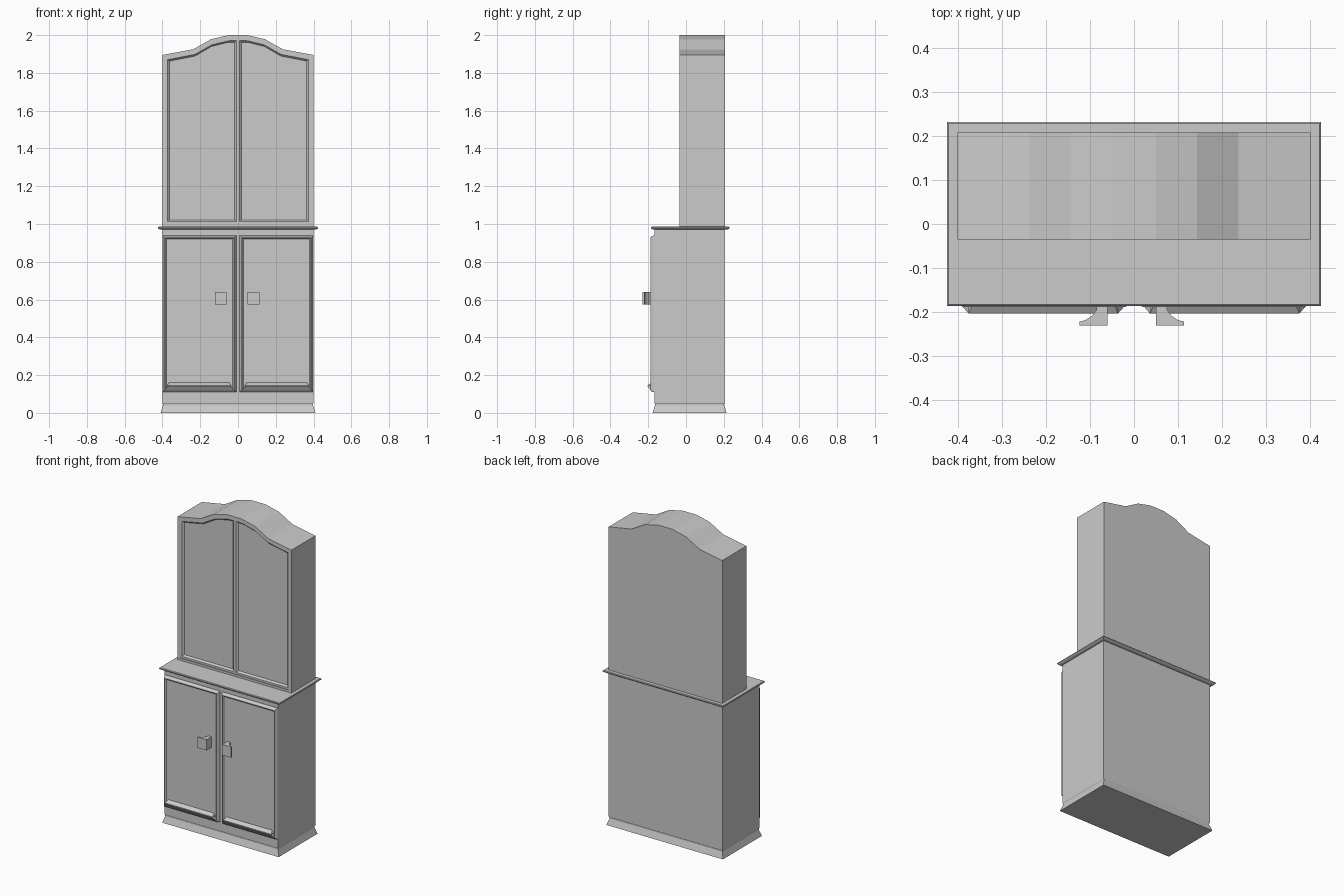
import bpy, bmesh

if "Cube" in bpy.data.objects:
    bpy.data.objects.remove(bpy.data.objects["Cube"])


def loft(name, rings):
    """Closed solid through equal-length rings of 3D points."""
    bm = bmesh.new()
    loops = [[bm.verts.new(p) for p in ring] for ring in rings]
    for a, b in zip(loops, loops[1:]):
        for i in range(len(a)):
            j = (i + 1) % len(a)
            bm.faces.new((a[i], a[j], b[j], b[i]))
    bm.faces.new(loops[0])
    bm.faces.new(loops[-1])
    bmesh.ops.recalc_face_normals(bm, faces=bm.faces)
    mesh = bpy.data.meshes.new(name)
    bm.to_mesh(mesh)
    bm.free()
    ob = bpy.data.objects.new(name, mesh)
    bpy.context.collection.objects.link(ob)
    return ob


def slab(name, hx, y0, y1, profile):
    """Moulded box: profile is (z, outward offset) from bottom to top."""
    return loft(name, [[(-hx - o, y0 - o, z), (hx + o, y0 - o, z),
                        (hx + o, y1 + o, z), (-hx - o, y1 + o, z)]
                       for z, o in profile])


def panel(name, x0, x1, z0, z1, profile):
    """Front panel: profile is (inset, y) from the back to the face."""
    return loft(name, [[(x0 + i, y, z0 + i), (x1 - i, y, z0 + i),
                        (x1 - i, y, z1 - i), (x0 + i, y, z1 - i)]
                       for i, y in profile])


def outline(points, y, side=1, inset=0.0):
    """Put an x-z outline at depth y, shrunk around its middle."""
    xs, zs = [p[0] for p in points], [p[1] for p in points]
    cx, cz = (min(xs) + max(xs)) / 2, (min(zs) + max(zs)) / 2
    sx = 1 - 2 * inset / (max(xs) - min(xs))
    sz = 1 - 2 * inset / (max(zs) - min(zs))
    return [(side * (cx + (x - cx) * sx), y, cz + (z - cz) * sz) for x, z in points]


def carve(target, cutter):
    cutter.hide_render = True
    mod = target.modifiers.new("recess", 'BOOLEAN')
    mod.operation, mod.solver, mod.object = 'DIFFERENCE', 'EXACT', cutter
    bpy.context.view_layer.objects.active = target
    bpy.ops.object.modifier_apply(modifier=mod.name)
    bpy.data.objects.remove(cutter)


# Flared plinth, lower carcass and moulded counter
slab("plinth", 0.40, -0.167, 0.205,
     [(0, 0.01), (0.04, -0.003), (0.045, -0.003), (0.055, -0.003)])
slab("lower_cabinet", 0.40, -0.167, 0.205, [(0.045, -0.004), (0.052, 0), (0.972, 0)])
slab("counter", 0.40, -0.162, 0.207,
     [(0.97, 0.012), (0.974, 0.02), (0.978, 0.024), (0.983, 0.024), (0.986, 0.021)])

# Upper cabinet with an arched top
half = [(0.40, 1.895), (0.237, 1.925), (0.143, 1.978), (0.05, 2.0)]
arch = [(0.40, 0.985)] + half + [(-x, z) for x, z in reversed(half)] + [(-0.40, 0.985)]
upper = loft("upper_cabinet", [outline(arch, -0.035), outline(arch, 0.207)])

# Shallow opening, then a deeper recessed panel per door
edge = [(0.385, 1.882), (0.23, 1.911), (0.14, 1.962), (0.05, 1.984)]
opening = [(0.385, 1.0)] + edge + [(-x, z) for x, z in reversed(edge)] + [(-0.385, 1.0)]
carve(upper, loft("opening_cutter", [outline(opening, -0.06), outline(opening, -0.031)]))
door = [(0.009, 1.012), (0.373, 1.012), (0.373, 1.87), (0.228, 1.898),
        (0.138, 1.949), (0.05, 1.97), (0.009, 1.972)]
for side in (-1, 1):
    carve(upper, loft("panel_cutter", [
        outline(door, -0.06, side), outline(door, -0.031, side),
        outline(door, -0.021, side, 0.01)]))

# Lower doors, their bottom mouldings and knobs
knob = [(0.055, -0.17), (0.055, -0.23), (0.118, -0.23), (0.118, -0.221),
        (0.105, -0.218), (0.09, -0.208), (0.08, -0.195), (0.08, -0.17)]
for side, label in ((-1, "left"), (1, "right")):
    x0, x1 = sorted((side * 0.008, side * 0.398))
    panel(label + "_lower_door", x0, x1, 0.11, 0.94,
          [(0, -0.16), (0, -0.172), (0.01, -0.188), (0.013, -0.188), (0.02, -0.18)])
    a, b = sorted((side * 0.016, side * 0.395))
    loft(label + "_door_moulding", [
        [(a + i, y, z), (b - i, y, z), (b - i, -0.165, z), (a + i, -0.165, z)]
        for z, i, y in ((0.11, 0, -0.18), (0.14, 0.02, -0.203),
                        (0.146, 0.02, -0.203), (0.16, 0.03, -0.18))])
    loft(label + "_knob", [[(side * x - 0.005, y, z) for x, y in knob]
                           for z in (0.573, 0.641)])
